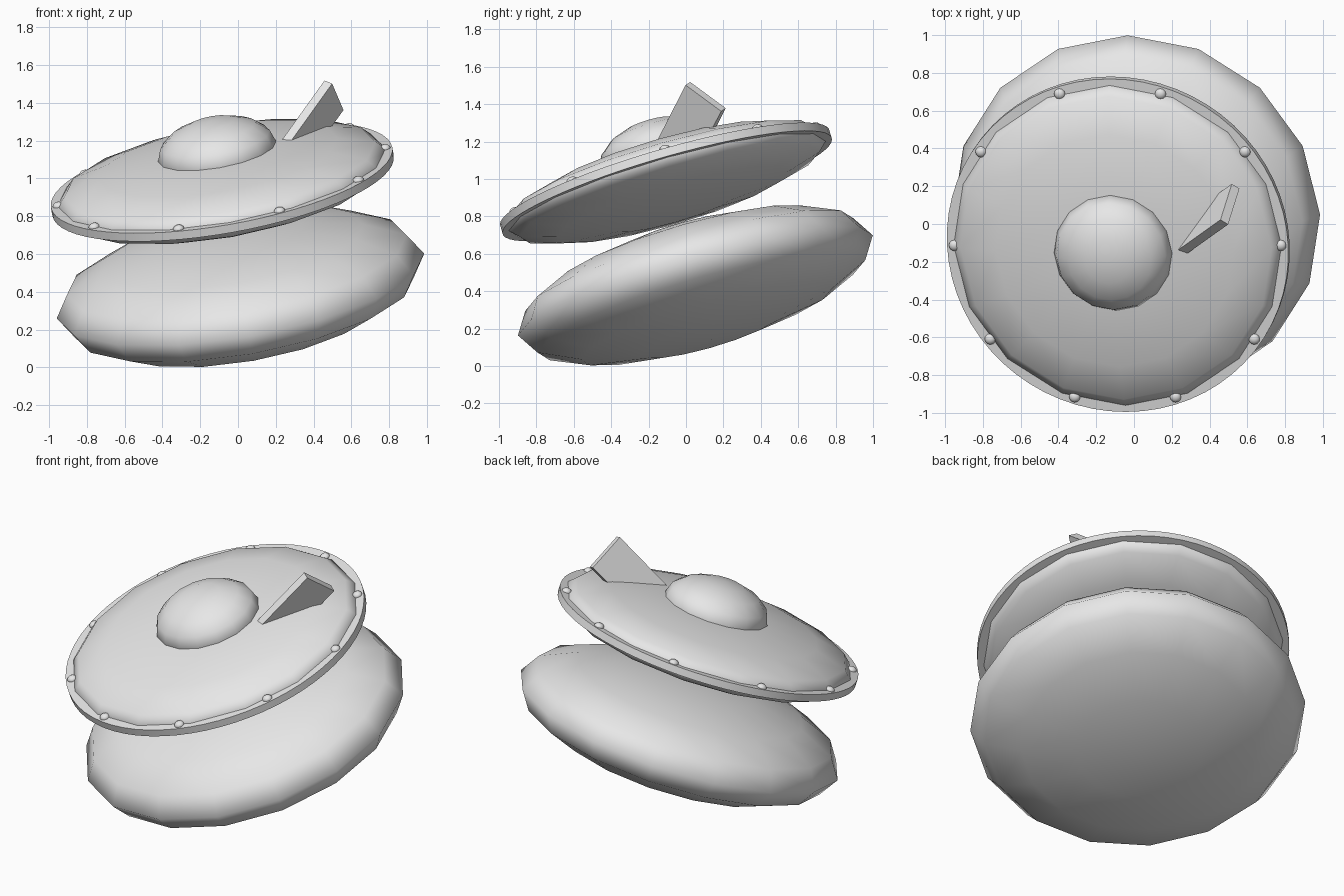
import bpy, bmesh, math
from mathutils import Matrix, Vector, Euler

if "Cube" in bpy.data.objects:
    bpy.data.objects.remove(bpy.data.objects["Cube"])

grey = bpy.data.materials.new("plain_grey")
grey.use_nodes = True
GREY = (0.8, 0.8, 0.8, 1)
grey.diffuse_color = GREY
grey.node_tree.nodes["Principled BSDF"].inputs["Base Color"].default_value = GREY


def add_object(name, bm, matrix, smooth=True):
    mesh = bpy.data.meshes.new(name)
    bm.to_mesh(mesh)
    bm.free()
    mesh.materials.append(grey)
    for poly in mesh.polygons:
        poly.use_smooth = smooth
    obj = bpy.data.objects.new(name, mesh)
    bpy.context.collection.objects.link(obj)
    obj.matrix_world = matrix
    return obj


def ellipsoid(name, frame, centre, radius, height, segments=16, rings=8):
    bm = bmesh.new()
    bmesh.ops.create_uvsphere(bm, u_segments=segments, v_segments=rings, radius=1)
    shape = Matrix.Diagonal((radius, radius, height, 1))
    bm.transform(Matrix.Translation(centre) @ shape)
    return add_object(name, bm, frame)


# Both bodies share one tilt
TILT = Euler((math.radians(16), math.radians(-10), 0)).to_matrix().to_4x4()

# Lower body
lower = Matrix.Translation((0.013, 0.05, 0.431)) @ TILT
ellipsoid("lower_body", lower, (0, 0, 0), 0.987, 0.308)

# Upper saucer hull and cockpit dome
saucer = Matrix.Translation((-0.083, -0.107, 0.984)) @ TILT
ellipsoid("saucer_hull", saucer, (0, 0, 0), 0.904, 0.18)
ellipsoid("cockpit_dome", saucer, (0, 0, 0.165), 0.318, 0.178)

# Flat rim around the saucer
bm = bmesh.new()
bmesh.ops.create_cone(bm, cap_ends=True, segments=64, radius1=0.917, radius2=0.917, depth=0.046)
rim = add_object("saucer_rim", bm, saucer)
for poly in rim.data.polygons:
    poly.use_smooth = abs(poly.normal.z) < 0.5
for edge in rim.data.edges:
    za, zb = (rim.data.vertices[i].co.z for i in edge.vertices)
    edge.use_edge_sharp = abs(za - zb) < 0.01

# Ten small lights on the rim
for i in range(10):
    a = math.tau * i / 10
    spot = (0.877 * math.cos(a), 0.877 * math.sin(a), 0.024)
    ellipsoid(f"rim_light_{i + 1}", saucer, spot, 0.03, 0.022, 12, 8)

# Raked tail fin, a thin slab sunk into the hull
top, rear = Vector((0.478, 0.01, 1.51)), Vector((0.538, 0.20, 1.37))
across = (rear - top).normalized()
normal = Vector((-0.806, 0.494, 0.325)).normalized()
normal = (normal - across * normal.dot(across)).normalized()
up = across.cross(normal)
if up.z < 0:
    up = -up
length = 0.46
axes = Matrix((across * (rear - top).length, normal * 0.05, up * length)).transposed().to_4x4()
bm = bmesh.new()
bmesh.ops.create_cube(bm, size=1)
bm.transform(Matrix.Translation((top + rear) / 2 - up * length / 2) @ axes)
bmesh.ops.recalc_face_normals(bm, faces=bm.faces)
add_object("tail_fin", bm, Matrix.Identity(4), smooth=False)
